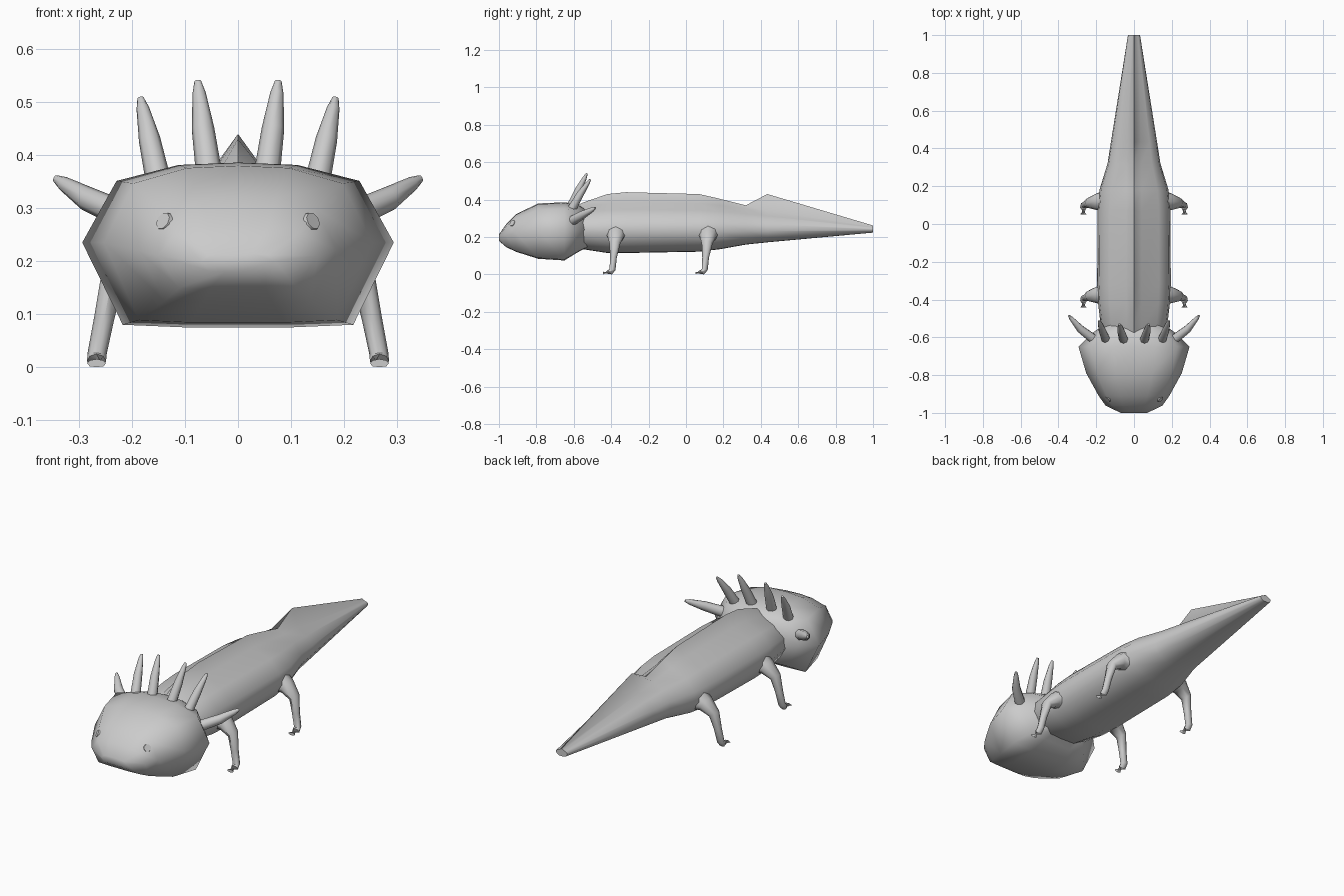
import bpy, bmesh, math
from mathutils import Vector
from mathutils.bvhtree import BVHTree

if "Cube" in bpy.data.objects:
    bpy.data.objects.remove(bpy.data.objects["Cube"])

grey = bpy.data.materials.new("plain grey")
GREY = (0.6, 0.6, 0.6, 1)
grey.diffuse_color = GREY
grey.use_nodes = True
grey.node_tree.nodes["Principled BSDF"].inputs["Base Color"].default_value = GREY


def loft(name, rings, angle=50):
    """Skin closed rings of points, cap both ends, shade smooth."""
    bm = bmesh.new()
    vs = [[bm.verts.new(p) for p in ring] for ring in rings]
    n = len(vs[0])
    for a, b in zip(vs, vs[1:]):
        for i in range(n):
            j = (i + 1) % n
            bm.faces.new((a[i], a[j], b[j], b[i]))
    bm.faces.new(vs[0])
    bm.faces.new(vs[-1])
    bmesh.ops.recalc_face_normals(bm, faces=bm.faces)
    mesh = bpy.data.meshes.new(name)
    bm.to_mesh(mesh)
    bm.free()
    mesh.materials.append(grey)
    obj = bpy.data.objects.new(name, mesh)
    bpy.context.collection.objects.link(obj)
    bpy.ops.object.select_all(action='DESELECT')
    obj.select_set(True)
    bpy.context.view_layer.objects.active = obj
    bpy.ops.object.shade_smooth_by_angle(angle=math.radians(angle))
    return obj


def mirrored(half, y):
    """Full ring from a half section running from top centre to bottom centre."""
    right = [(x, y, z) for x, z in half]
    return right + [(-x, y, z) for x, z in half[-2:0:-1]]


def limb(name, side, path, sides=8):
    """Tapered tube; each station is centre, radius across, radius along, axis."""
    rings = []
    for centre, ra, rb, axis in path:
        c, n = Vector(centre), Vector(axis).normalized()
        ref = Vector((0, 1, 0)) if abs(n.y) < 0.9 else Vector((0, 0, 1))
        u = ref.cross(n).normalized()
        v = n.cross(u)
        ring = []
        for i in range(sides):
            t = 2 * math.pi * i / sides
            p = c + u * ra * math.cos(t) + v * rb * math.sin(t)
            ring.append((p.x * side, p.y, max(p.z, 0)))
        rings.append(ring)
    return loft(name, rings)


# Body and tail: y, half width, ridge top, shoulder, middle, belly
body_rings = []
for y, w, top, sh, mid, bot in [
        (-0.62, 0.14, 0.35, 0.33, 0.25, 0.16),
        (-0.55, 0.175, 0.385, 0.36, 0.25, 0.135),
        (-0.42, 0.19, 0.43, 0.38, 0.25, 0.115),
        (-0.32, 0.195, 0.44, 0.385, 0.25, 0.115),
        (0.07, 0.193, 0.43, 0.38, 0.25, 0.122),
        (0.18, 0.183, 0.405, 0.37, 0.25, 0.135),
        (0.32, 0.14, 0.37, 0.352, 0.25, 0.16),
        (0.435, 0.122, 0.43, 0.337, 0.247, 0.172),
        (1.0, 0.032, 0.262, 0.256, 0.243, 0.224)]:
    ridge = min(0.04, w * 0.3)
    body_rings.append(mirrored([
        (0, top), (ridge, sh), (0.68 * w, mid + 0.72 * (sh - mid)),
        (0.95 * w, mid + 0.25 * (sh - mid)), (w, mid - 0.2 * (mid - bot)),
        (0.82 * w, mid - 0.68 * (mid - bot)), (0.42 * w, bot + 0.01 * w), (0, bot)], y))
loft("body_and_tail", body_rings)

# Head: y, half width, crown, middle, chin
head_rings = []
for y, w, top, mid, bot in [
        (-1.0, 0.07, 0.215, 0.20, 0.18),
        (-0.962, 0.15, 0.268, 0.21, 0.147),
        (-0.91, 0.187, 0.322, 0.22, 0.122),
        (-0.79, 0.253, 0.38, 0.235, 0.084),
        (-0.65, 0.294, 0.386, 0.235, 0.075),
        (-0.58, 0.225, 0.375, 0.24, 0.118),
        (-0.52, 0.14, 0.34, 0.24, 0.15)]:
    head_rings.append(mirrored([
        (0, top), (0.38 * w, top - 0.03 * (top - mid)),
        (0.78 * w, top - 0.23 * (top - mid)), (w, mid),
        (0.74 * w, bot + 0.03 * (mid - bot)), (0.35 * w, bot), (0, bot)], y))
head = loft("head", head_rings, 60)
bm = bmesh.new()
bm.from_mesh(head.data)
surface = BVHTree.FromBMesh(bm)
bm.free()

for side, label in ((1, "left"), (-1, "right")):
    # Eyes: thin discs lying on the face
    hit, normal, _, _ = surface.ray_cast(Vector((0.14, -2, 0.275)), Vector((0, 1, 0)))
    limb(label + "_eye", side, [(hit - normal * 0.004, 0.019, 0.019, normal),
                                (hit + normal * 0.003, 0.017, 0.017, normal)])

    # Gill stalks: base, bulge and tip
    for name, base, middle, tip, r in [
            ("inner_gill", (0.054, -0.615, 0.36), (0.066, -0.575, 0.45), (0.076, -0.53, 0.54), 0.025),
            ("middle_gill", (0.15, -0.61, 0.35), (0.167, -0.565, 0.43), (0.184, -0.512, 0.508), 0.024),
            ("outer_gill", (0.20, -0.62, 0.28), (0.285, -0.555, 0.318), (0.345, -0.485, 0.356), 0.027)]:
        b, m, t = Vector(base), Vector(middle), Vector(tip)
        axis = t - b
        limb(f"{label}_{name}", side, [
            (b, r, r, axis), (m, r * 0.85, r * 0.8, axis),
            (m.lerp(t, 0.75), r * 0.5, r * 0.45, axis), (t, r * 0.25, r * 0.2, axis)])

    # Legs: thigh out of the body, knee, ankle and forward-pointing foot
    for name, y in (("front", -0.375), ("hind", 0.118)):
        limb(f"{label}_{name}_leg", side, [
            ((0.15, y, 0.22), 0.055, 0.06, (1, 0, -0.3)),
            ((0.195, y, 0.205), 0.036, 0.045, (1, 0, -0.5)),
            ((0.238, y - 0.005, 0.165), 0.024, 0.029, (0.6, 0, -0.8)),
            ((0.253, y - 0.013, 0.09), 0.019, 0.018, (0.15, 0, -1)),
            ((0.266, y - 0.018, 0.025), 0.018, 0.016, (0.1, -0.1, -1)),
            ((0.267, y - 0.032, 0.011), 0.018, 0.017, (0, -0.8, -0.6)),
            ((0.267, y - 0.068, 0.007), 0.018, 0.008, (0, -1, 0))])
